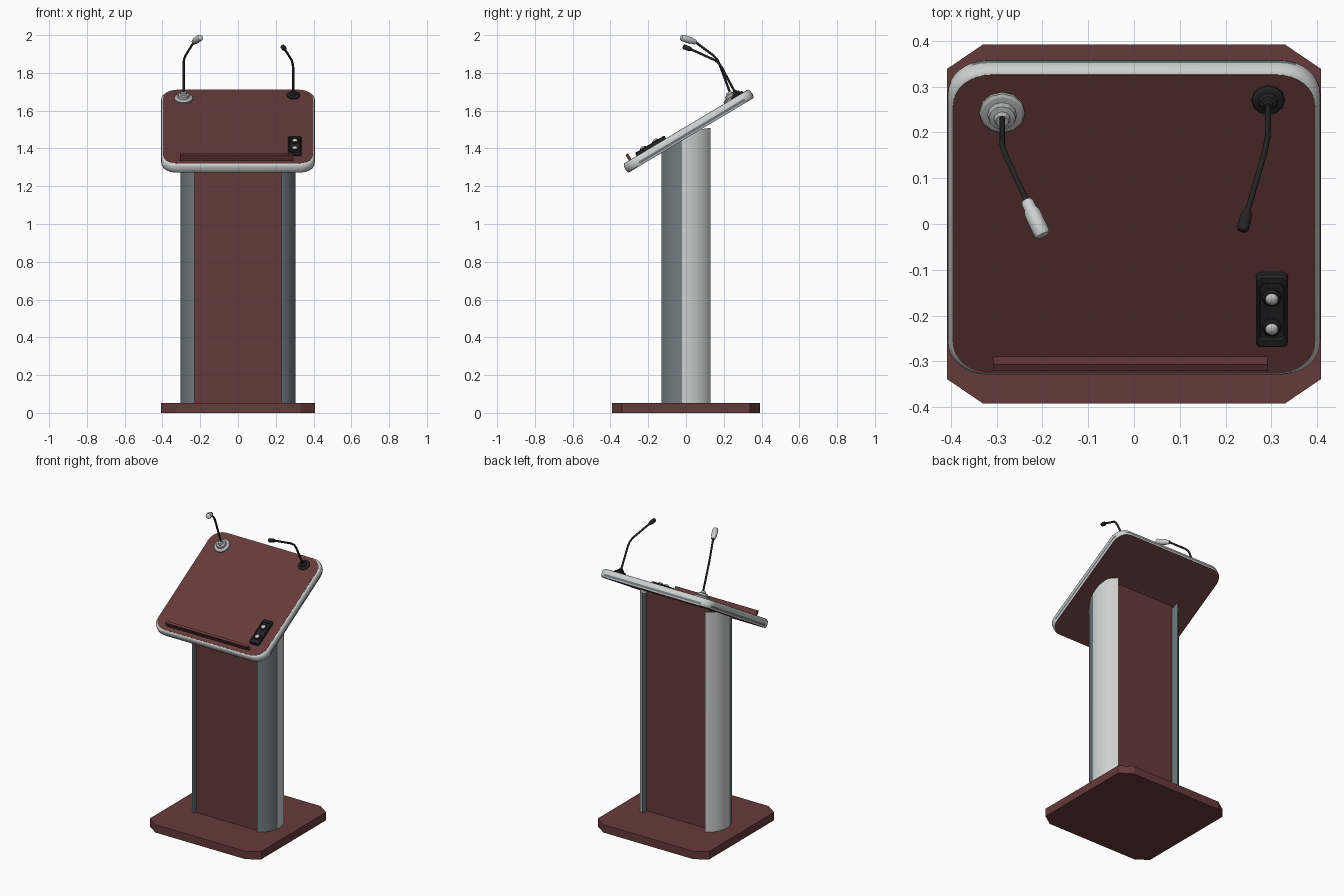
import bpy, bmesh, math
from mathutils import Matrix, Vector

if "Cube" in bpy.data.objects:
    bpy.data.objects.remove(bpy.data.objects["Cube"])


def material(name, rgb):
    m = bpy.data.materials.new(name)
    m.diffuse_color = (*rgb, 1)
    m.use_nodes = True
    m.node_tree.nodes["Principled BSDF"].inputs["Base Color"].default_value = m.diffuse_color
    return m


WOOD = material("dark red wood", (0.130, 0.043, 0.042))
SILVER = material("light silver", (0.62, 0.63, 0.63))
GREY = material("blue grey metal", (0.17, 0.205, 0.225))
DULL = material("dull silver", (0.42, 0.43, 0.43))
BLACK = material("black plastic", (0.018, 0.018, 0.019))
WHITE = material("white button", (0.58, 0.58, 0.58))

# Desk frame: local x across, local y up the slope, z = 0 on the top surface
TILT = math.atan2(0.40, 0.67)
DESK = Matrix.Translation((0, 0, 1.515)) @ Matrix.Rotation(TILT, 4, 'X')


def finish(name, bm, mats, matrix=Matrix(), smooth=None):
    bmesh.ops.recalc_face_normals(bm, faces=bm.faces)
    me = bpy.data.meshes.new(name)
    bm.to_mesh(me)
    bm.free()
    for m in mats:
        me.materials.append(m)
    me.transform(matrix)
    ob = bpy.data.objects.new(name, me)
    bpy.context.collection.objects.link(ob)
    if smooth:
        bpy.ops.object.select_all(action='DESELECT')
        ob.select_set(True)
        bpy.context.view_layer.objects.active = ob
        bpy.ops.object.shade_smooth_by_angle(angle=math.radians(smooth))
    return ob


def loft(name, loops, mats, matrix=Matrix(), smooth=None, rule=None):
    """Skin equal-length loops and cap both ends; rule(face) picks the material."""
    bm = bmesh.new()
    rings = [[bm.verts.new(p) for p in loop] for loop in loops]
    n = len(rings[0])
    for a, b in zip(rings, rings[1:]):
        for i in range(n):
            j = (i + 1) % n
            bm.faces.new((a[i], a[j], b[j], b[i]))
    bm.faces.new(rings[0][::-1])
    bm.faces.new(rings[-1])
    bm.normal_update()
    if rule:
        for f in bm.faces:
            f.material_index = rule(f)
    return finish(name, bm, mats, matrix, smooth)


def round_rect(hw, hl, rx, ry, z, seg, cx=0, cy=0):
    pts = []
    for k, (sx, sy) in enumerate(((1, 1), (-1, 1), (-1, -1), (1, -1))):
        for i in range(seg + 1):
            a = math.pi / 2 * (k + i / seg)
            pts.append((cx + sx * (hw - rx) + rx * math.cos(a),
                        cy + sy * (hl - ry) + ry * math.sin(a), z))
    return pts


def lathe(name, profile, mat, matrix, sides=12, smooth=35):
    loops = [[(r * math.cos(2 * math.pi * i / sides), r * math.sin(2 * math.pi * i / sides), z)
              for i in range(sides)] for r, z in profile]
    return loft(name, loops, [mat], matrix, smooth)


def rod(name, pts, radius, mat):
    cu = bpy.data.curves.new(name, 'CURVE')
    cu.dimensions = '3D'
    cu.bevel_depth = radius
    cu.bevel_resolution = 2
    cu.use_fill_caps = True
    sp = cu.splines.new('POLY')
    sp.points.add(len(pts) - 1)
    for p, co in zip(sp.points, pts):
        p.co = (*co, 1)
    cu.materials.append(mat)
    ob = bpy.data.objects.new(name, cu)
    bpy.context.collection.objects.link(ob)


def box(name, x0, x1, y0, y1, z0, z1, mat, matrix=Matrix()):
    loops = [[(x0, y0, z), (x1, y0, z), (x1, y1, z), (x0, y1, z)] for z in (z0, z1)]
    return loft(name, loops, [mat], matrix)


def column_top(y):
    return min(1.470 + 0.597 * y, 1.49 + 0.15 * y)


# Base plate with clipped corners
loft("base_plate", [round_rect(0.408, 0.392, 0.078, 0.053, z, 1) for z in (0, 0.052)], [WOOD])

# Wooden core, recessed between the side shells
core = [(-0.232, -0.110), (0.232, -0.110), (0.232, 0.082), (-0.232, 0.082)]
loft("column_core", [[(x, y, 0.05) for x, y in core],
                     [(x, y, column_top(y)) for x, y in core]], [WOOD])

# Bowed metal side shells, grey at the front and on the inner faces
R = 0.150
HALF = math.asin(0.13 / R)
for side, label in ((-1, "left"), (1, "right")):
    arc = [-HALF + 2 * HALF * i / 28 for i in range(29)]
    prof = [(side * (0.305 - R + R * math.cos(a)), R * math.sin(a)) for a in arc]
    loft(label + "_side_shell", [[(x, y, 0.05) for x, y in prof],
                                 [(x, y, column_top(y)) for x, y in prof]],
         [SILVER, GREY], smooth=35,
         rule=lambda f: 1 if f.calc_center_median().y < -0.017
         or abs(f.calc_center_median().x) < 0.2315 else 0)


# Tilted desk top: silver rim with a grey groove along the sides and back
def rim_rule(f):
    c = f.calc_center_median()
    straight = abs(f.normal.x) > 0.9 or f.normal.y > 0.9
    return 1 if straight and -0.042 < c.z < -0.030 and c.y > -0.2 else 0


rim = [(0.402, 0.386, -0.052), (0.406, 0.390, -0.043), (0.407, 0.391, -0.030),
       (0.406, 0.390, -0.012), (0.398, 0.383, 0.0)]
loft("desk_rim", [round_rect(w, l, 0.085, 0.08, z, 8) for w, l, z in rim],
     [SILVER, GREY], DESK, 60, rule=rim_rule)
# Wooden faces of the desk, kept flat
for label, z0, z1, inset in (("surface", -0.002, 0.001, 0.006), ("underside", -0.053, -0.050, 0)):
    loft("desk_" + label, [round_rect(0.402 - inset, 0.386 - inset, 0.085, 0.08, z, 8)
                           for z in (z0, z1)], [WOOD], DESK)

# Paper stop
box("paper_stop", -0.308, 0.292, -0.352, -0.336, -0.002, 0.036, WOOD, DESK)

# Control panel with raised frame and two buttons
PX, PY = 0.301, -0.213
loft("control_panel", [round_rect(w, l, 0.01, 0.01, z, 3, PX, PY) for w, l, z in
                       ((0.035, 0.091, -0.002), (0.035, 0.091, 0.014), (0.031, 0.087, 0.019),
                        (0.028, 0.072, 0.019), (0.025, 0.069, 0.013))], [BLACK], DESK)
for i, dy in enumerate((-0.041, 0.035)):
    spot = DESK @ Matrix.Translation((PX, PY + dy, 0.012))
    lathe("button_collar_%d" % (i + 1), [(0.021, 0), (0.021, 0.006), (0.017, 0.010)],
          BLACK, spot, 16)
    lathe("button_%d" % (i + 1), [(0.014, 0.005), (0.014, 0.012), (0.009, 0.016), (0.003, 0.0175)],
          WHITE, spot, 16, 60)


def microphone(label, x, u, base, base_mat, path, tip, head, head_mat):
    # Stepped round base, bent rod and capsule head
    lathe(label + "_mic_base", base, base_mat, DESK @ Matrix.Translation((x, u, 0)), 12, 25)
    rod(label + "_mic_rod", path, 0.0062, BLACK)
    a, b = Vector(path[-1]), Vector(tip)
    d = b - a
    m = Matrix.Translation(a) @ d.to_track_quat('Z', 'Y').to_matrix().to_4x4()
    lathe(label + "_mic_head", [(r, t * d.length) for r, t in head], head_mat, m, 14, 50)


microphone("left", -0.288, 0.286,
           [(0.05, -0.002), (0.05, 0.008), (0.044, 0.013), (0.032, 0.015), (0.029, 0.028),
            (0.018, 0.031), (0.014, 0.042)], DULL,
           [(-0.288, 0.237, 1.685), (-0.288, 0.178, 1.845), (-0.286, 0.165, 1.87),
            (-0.278, 0.145, 1.892), (-0.234, 0.05, 1.963)], (-0.198, -0.027, 1.988),
           [(0.010, -0.03), (0.014, 0.04), (0.014, 0.2), (0.018, 0.32), (0.018, 0.88),
            (0.015, 0.97), (0.006, 1)], SILVER)
microphone("right", 0.293, 0.318,
           [(0.036, -0.002), (0.036, 0.007), (0.031, 0.011), (0.022, 0.013), (0.019, 0.022),
            (0.011, 0.025), (0.009, 0.034)], BLACK,
           [(0.293, 0.263, 1.69), (0.292, 0.190, 1.828), (0.289, 0.175, 1.85),
            (0.284, 0.152, 1.868), (0.248, 0.028, 1.924)], (0.236, -0.016, 1.94),
           [(0.007, -0.05), (0.010, 0.08), (0.013, 0.3), (0.013, 0.85), (0.010, 0.97), (0.004, 1)],
           BLACK)
